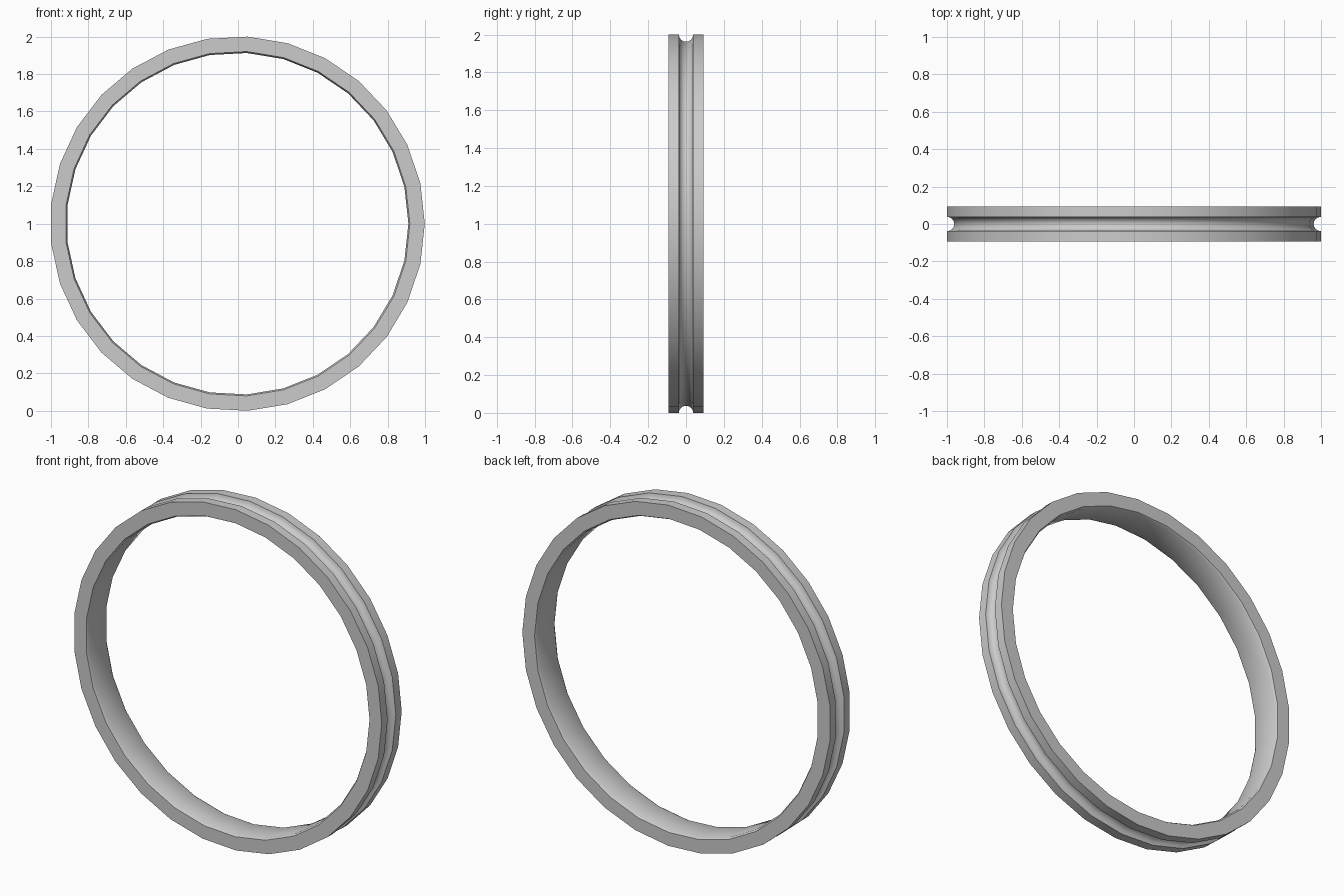
import bpy, bmesh, math

if "Cube" in bpy.data.objects:
    bpy.data.objects.remove(bpy.data.objects["Cube"])

SIDES = 29          # facets around the ring
R_OUT = 1.0015      # outer radius
R_BORE = 0.914      # bore radius
HALF = 0.0925       # half width along y
GROOVE = 0.038      # groove radius
CHAMFER_R, CHAMFER_Y = 0.008, 0.014

# Cross-section (radius, y): rim, round groove, rim, chamfered bore
profile = [(R_OUT, -HALF)]
for i in range(9):
    a = math.pi * i / 8
    profile.append((R_OUT - GROOVE * math.sin(a), -GROOVE * math.cos(a)))
profile += [(R_OUT, HALF), (R_BORE + CHAMFER_R, HALF),
            (R_BORE, HALF - CHAMFER_Y), (R_BORE, -HALF + CHAMFER_Y),
            (R_BORE + CHAMFER_R, -HALF)]

# Sweep the cross-section around the y axis
bm = bmesh.new()
rings = []
for s in range(SIDES):
    t = 2 * math.pi * s / SIDES
    rings.append([bm.verts.new((r * math.cos(t), y, r * math.sin(t)))
                  for r, y in profile])
n = len(profile)
for s in range(SIDES):
    a, b = rings[s], rings[(s + 1) % SIDES]
    for i in range(n):
        j = (i + 1) % n
        bm.faces.new((a[i], a[j], b[j], b[i]))
bmesh.ops.recalc_face_normals(bm, faces=bm.faces)

# Centre in x and stand on z = 0
xs = [v.co.x for v in bm.verts]
zs = [v.co.z for v in bm.verts]
bmesh.ops.translate(bm, verts=bm.verts,
                    vec=(-(min(xs) + max(xs)) / 2, 0, -min(zs)))

mesh = bpy.data.meshes.new("grooved_ring")
bm.to_mesh(mesh)
bm.free()
ring = bpy.data.objects.new("grooved_ring", mesh)
bpy.context.collection.objects.link(ring)

grey = bpy.data.materials.new("light grey")
grey.diffuse_color = (0.6, 0.6, 0.6, 1)
grey.use_nodes = True
grey.node_tree.nodes["Principled BSDF"].inputs["Base Color"].default_value = grey.diffuse_color
mesh.materials.append(grey)

# Smooth shading with sharp rim edges
bpy.context.view_layer.objects.active = ring
ring.select_set(True)
bpy.ops.object.shade_smooth_by_angle(angle=math.radians(30))
